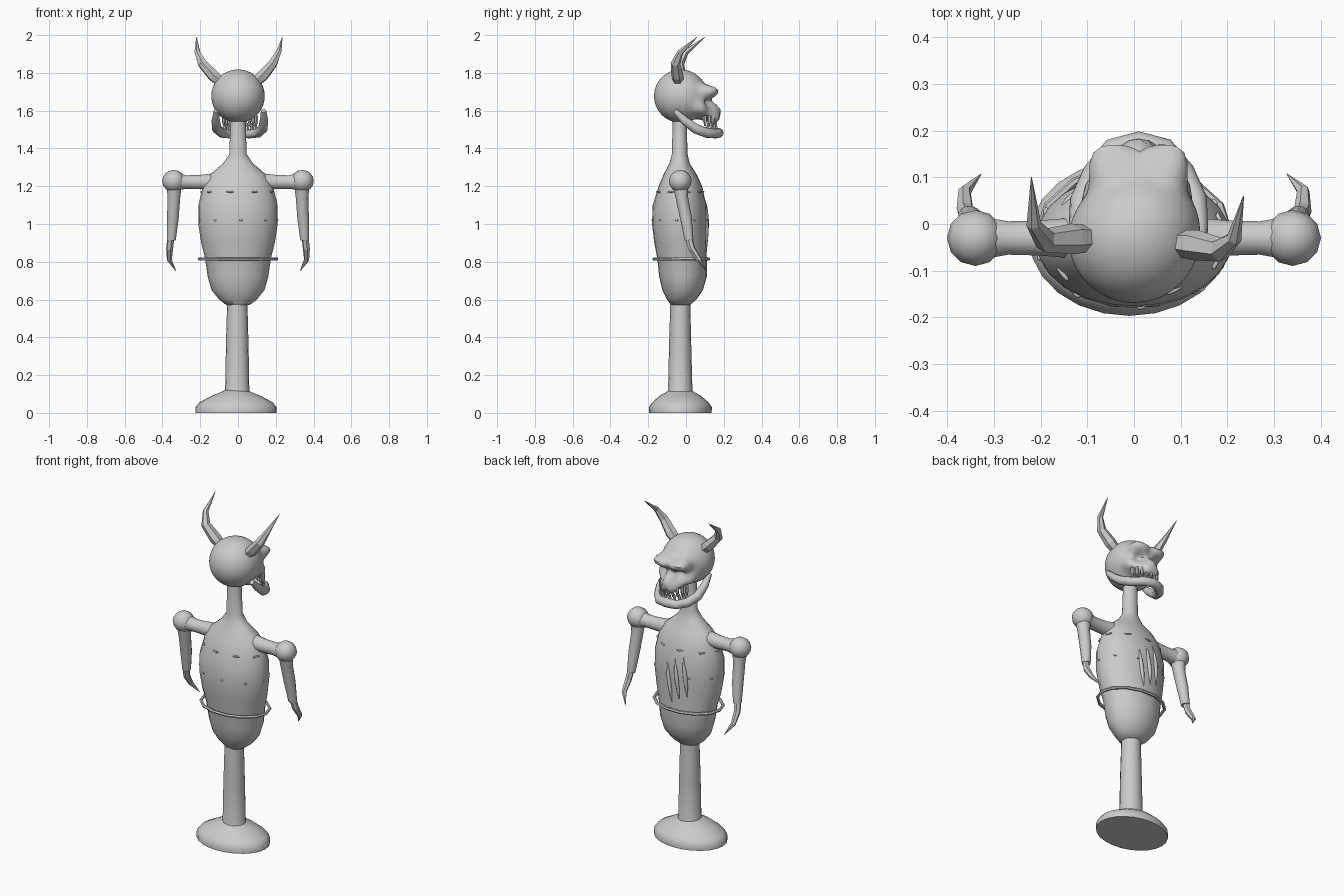
import bpy, bmesh
from math import sin, cos, pi, exp
from mathutils import Vector

if "Cube" in bpy.data.objects:
    bpy.data.objects.remove(bpy.data.objects["Cube"])

grey = bpy.data.materials.new("plain grey")
grey.use_nodes = True
grey.diffuse_color = (0.6, 0.6, 0.6, 1)
shader = next(n for n in grey.node_tree.nodes if n.type == "BSDF_PRINCIPLED")
shader.inputs["Base Color"].default_value = (0.6, 0.6, 0.6, 1)


def finish(name, bm, smooth=True):
    bmesh.ops.recalc_face_normals(bm, faces=bm.faces)
    mesh = bpy.data.meshes.new(name)
    bm.to_mesh(mesh)
    bm.free()
    mesh.materials.append(grey)
    obj = bpy.data.objects.new(name, mesh)
    bpy.context.collection.objects.link(obj)
    if smooth:
        bpy.ops.object.select_all(action="DESELECT")
        obj.select_set(True)
        bpy.context.view_layer.objects.active = obj
        bpy.ops.object.shade_smooth_by_angle(angle=0.9)
    return obj


def skin(bm, rings, closed=False):
    """Join equal rings of points with quads, capping open ends."""
    loops = [[bm.verts.new(p) for p in ring] for ring in rings]
    n = len(loops[0])
    pairs = list(zip(loops, loops[1:]))
    if closed:
        pairs.append((loops[-1], loops[0]))
    for a, b in pairs:
        for i in range(n):
            j = (i + 1) % n
            bm.faces.new((a[i], a[j], b[j], b[i]))
    if not closed:
        bm.faces.new(loops[0])
        bm.faces.new(loops[-1])


def tube(name, path, sides=6, smooth=False, closed=False):
    """Tapered tube along (x, y, z, radius) points."""
    pts = [Vector(p[:3]) for p in path]
    last = len(pts) - 1
    rings, side = [], None
    for i, p in enumerate(pts):
        if closed:
            t = pts[(i + 1) % len(pts)] - pts[i - 1]
        else:
            t = pts[min(i + 1, last)] - pts[max(i - 1, 0)]
        t.normalize()
        if side is None:
            side = t.orthogonal()
        side = (side - t * side.dot(t)).normalized()
        up = t.cross(side)
        rings.append([p + path[i][3] * (side * cos(2 * pi * k / sides) + up * sin(2 * pi * k / sides))
                      for k in range(sides)])
    bm = bmesh.new()
    skin(bm, rings, closed)
    return finish(name, bm, smooth)


def ellipse_loft(name, profile, x=0.0, sides=24):
    """Stack of ellipses: (z, half width, back y, face y)."""
    bm = bmesh.new()
    skin(bm, [[(x + w * cos(2 * pi * k / sides), (a + b) / 2 + (b - a) / 2 * sin(2 * pi * k / sides), z)
               for k in range(sides)] for z, w, a, b in profile])
    return finish(name, bm)


def ball(name, centre, size, smooth=True, u=16, v=10, turn=0.0):
    bm = bmesh.new()
    bmesh.ops.create_uvsphere(bm, u_segments=u, v_segments=v, radius=1)
    for p in bm.verts:
        p.co = Vector((p.co.x * size[0], p.co.y * size[1], p.co.z * size[2]))
    obj = finish(name, bm, smooth)
    obj.location = centre
    obj.rotation_euler.z = turn
    return obj


# Foot and post
ellipse_loft("foot", [(0, .215, -.195, .135), (.03, .215, -.197, .138), (.055, .195, -.18, .12),
                      (.09, .13, -.14, .08), (.11, .08, -.105, .045), (.12, .06, -.09, .03)], x=-.01)
ellipse_loft("post", [(.08, .08, -.105, .045), (.12, .064, -.095, .034), (.35, .06, -.09, .028),
                      (.61, .053, -.082, .022)], x=-.004, sides=16)

# Torso and neck
torso = [(.57, .06, -.08, .02), (.6, .10, -.10, .055), (.65, .14, -.125, .09), (.72, .16, -.142, .11),
         (.82, .175, -.152, .11), (.9, .195, -.168, .108), (1.0, .21, -.18, .11), (1.1, .21, -.176, .108),
         (1.2, .185, -.145, .085), (1.26, .15, -.12, .058), (1.32, .08, -.088, .02),
         (1.37, .046, -.075, .008), (1.55, .04, -.07, .004)]
ellipse_loft("torso", torso)


def on_torso(angle, z):
    for (z0, *a), (z1, *b) in zip(torso, torso[1:]):
        if z0 <= z <= z1:
            f = (z - z0) / (z1 - z0)
            w, lo, hi = [p + (q - p) * f for p, q in zip(a, b)]
            return Vector((w * cos(angle), (lo + hi) / 2 + (hi - lo) / 2 * sin(angle), z))


# Waist ring
tube("waist_ring", [(.205 * cos(2 * pi * k / 14), -.025 + .148 * sin(2 * pi * k / 14), .815, .009)
                    for k in range(14)], sides=6, closed=True)

# Slits and nicks around the chest
for k in range(9):
    a = 2 * pi * k / 9 + .3
    ball("chest_slit", on_torso(a, 1.17), (.006, .022, .005), u=8, v=6, turn=a)
    ball("chest_nick", on_torso(a + .3, 1.02), (.005, .009, .005), u=8, v=6, turn=a + .3)

# Long scratches on the chest
for k, (x, top) in enumerate([(-.05, 1.14), (0, 1.12), (.05, 1.09)]):
    path = []
    for s in range(9):
        f = s / 8
        p = on_torso(pi / 2 - (x - .03 * f) * 5, top - .24 * f)
        path.append((p.x, p.y, p.z, .001 + .011 * sin(pi * f)))
    tube("chest_scratch", path, sides=8, smooth=True)

# Skull, shaped by bumps and hollows: (direction, height, width)
bumps = [((0, .18, .03), .035, .22), ((.045, .19, .02), .04, .2), ((.09, .17, .03), .06, .22),
         ((.055, .15, -.035), -.025, .16), ((0, .18, -.06), .055, .15),
         ((.04, .19, -.115), .065, .25), ((.1, .12, -.075), .035, .25), ((0, .18, -.13), .05, .22)]
bm = bmesh.new()
bmesh.ops.create_uvsphere(bm, u_segments=64, v_segments=40, radius=1)
for v in bm.verts:
    d = v.co.normalized()
    r = .141
    for direction, height, width in bumps:
        target = Vector((abs(direction[0]), direction[1], direction[2])).normalized()
        r += height * exp(-(Vector((abs(d.x), d.y, d.z)) - target).length_squared / width ** 2)
    v.co = d * r + Vector((.012 * max(d.y, 0), 0, 0))
skull = finish("skull", bm)
skull.location = (0, -.028, 1.677)

# Jaw: a bowed bar from ear to ear, with a heavy chin
half = [(.125, -.06, 1.60, .014), (.128, -.01, 1.55, .022), (.122, .05, 1.505, .026),
        (.095, .11, 1.482, .026), (.055, .16, 1.478, .025)]
jaw = half + [(0, .172, 1.482, .027)] + [(-x, y, z, r) for x, y, z, r in reversed(half)]
tube("jaw", [(x + .01, y, z, r) for x, y, z, r in jaw], sides=10, smooth=True)

# Teeth in two rows
for k in range(9):
    a = pi * (.14 + .72 * k / 8)
    x, y = .01 + .095 * cos(a), .06 + .095 * sin(a)
    tube("upper_tooth", [(x, y, 1.575, .010), (x, y, 1.545, .010), (x, y, 1.515, .003)], sides=6)
    if k < 8:
        a += pi * .045
        x, y = .01 + .095 * cos(a), .06 + .1 * sin(a)
        tube("lower_tooth", [(x, y, 1.485, .009), (x, y, 1.51, .009), (x, y, 1.535, .003)], sides=6)

# Horns, each with its own lean
tube("right_horn", [(-.08, -.03, 1.74, .026), (-.13, -.032, 1.785, .033), (-.19, -.035, 1.85, .026),
                    (-.215, 0, 1.91, .016), (-.22, .1, 1.99, .001)], sides=6)
tube("left_horn", [(.08, -.04, 1.74, .026), (.13, -.045, 1.785, .033), (.185, -.055, 1.85, .026),
                   (.215, -.03, 1.91, .016), (.235, .06, 1.99, .001)], sides=6)

# Arms
for name, s in (("left", 1), ("right", -1)):
    tube(name + "_upper_arm", [(s * .12, -.03, 1.225, .046), (s * .2, -.03, 1.222, .039),
                               (s * .27, -.03, 1.222, .037), (s * .34, -.03, 1.225, .05)], 12, True)
    ball(name + "_shoulder", (s * .34, -.03, 1.227), (.061, .06, .059), u=12, v=8)
    tube(name + "_forearm", [(s * .338, -.03, 1.23, .045), (s * .339, -.022, 1.14, .034),
                             (s * .345, 0, 1.03, .032), (s * .353, .016, .915, .024)], 12, True)
    tube(name + "_claw", [(s * .354, .01, .94, .019), (s * .362, .03, .87, .019),
                          (s * .363, .07, .81, .014), (s * .328, .107, .75, .001)], 6)
